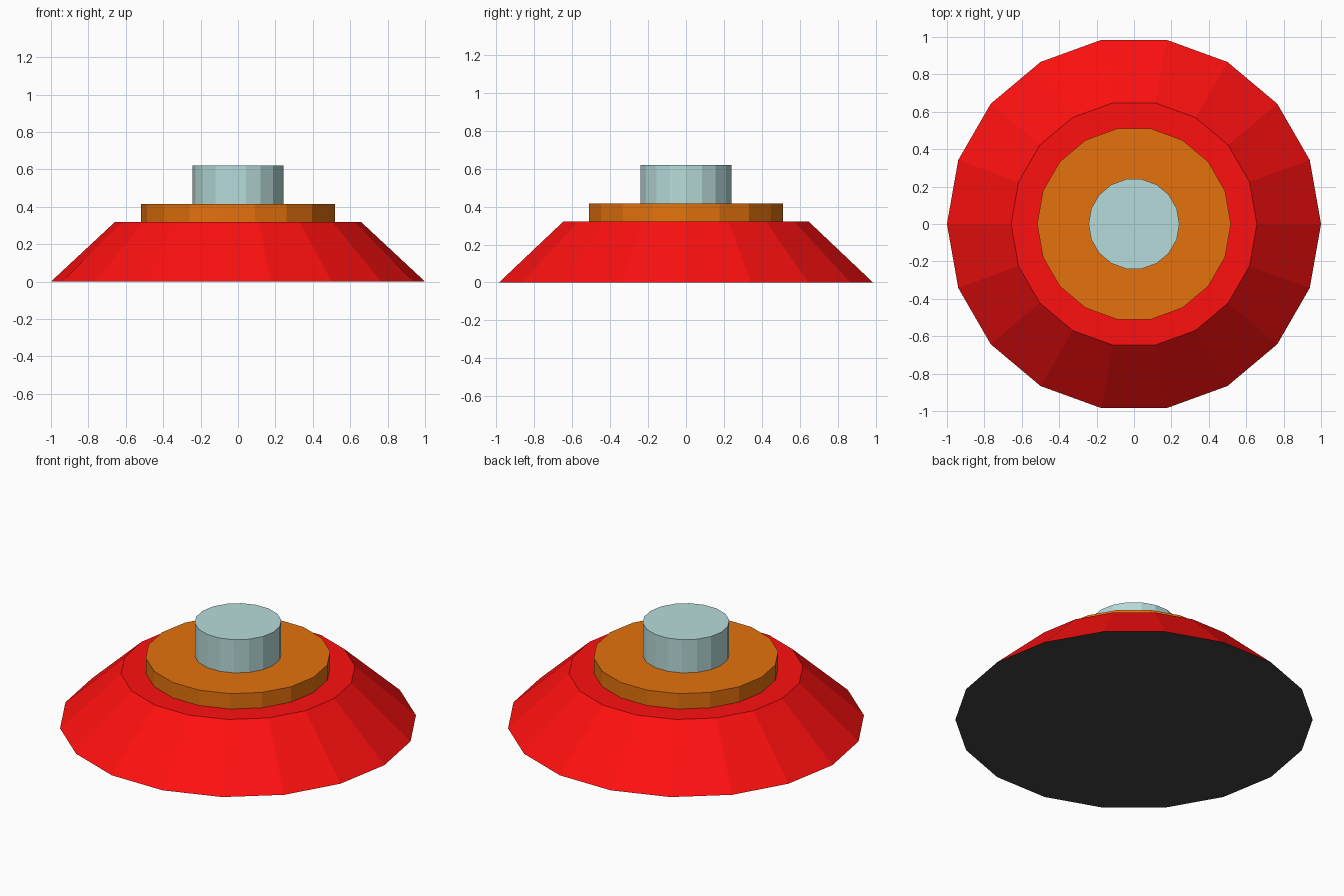
import bpy

if "Cube" in bpy.data.objects:
    bpy.data.objects.remove(bpy.data.objects["Cube"])

SIDES = 18


def material(name, rgb):
    m = bpy.data.materials.new(name)
    m.diffuse_color = (*rgb, 1)
    m.use_nodes = True
    m.node_tree.nodes["Principled BSDF"].inputs["Base Color"].default_value = m.diffuse_color
    return m


def round_part(name, r_bottom, r_top, z0, z1, mat):
    bpy.ops.mesh.primitive_cone_add(vertices=SIDES, radius1=r_bottom, radius2=r_top,
                                    depth=z1 - z0, location=(0, 0, (z0 + z1) / 2))
    ob = bpy.context.object
    ob.name = name
    # Put a corner on the +x axis
    rim = max(ob.data.vertices, key=lambda v: v.co.x)
    if abs(rim.co.y) > 1e-4:
        ob.rotation_euler.z = 3.14159265 / SIDES
    ob.data.materials.append(mat)
    return ob


red = material("red", (1.0, 0.005, 0.005))
orange = material("orange", (0.78, 0.17, 0.004))
pale = material("pale_blue", (0.47, 0.71, 0.70))
dark = material("dark_grey", (0.055, 0.055, 0.055))

# Sloped base with a dark underside
base = round_part("base", 1.0, 0.657, 0.0, 0.32, red)
base.data.materials.append(dark)
for p in base.data.polygons:
    if p.normal.z < -0.9:
        p.material_index = 1

# Raised ring plate and central knob
round_part("collar", 0.518, 0.518, 0.32, 0.415, orange)
round_part("knob", 0.243, 0.243, 0.415, 0.62, pale)
